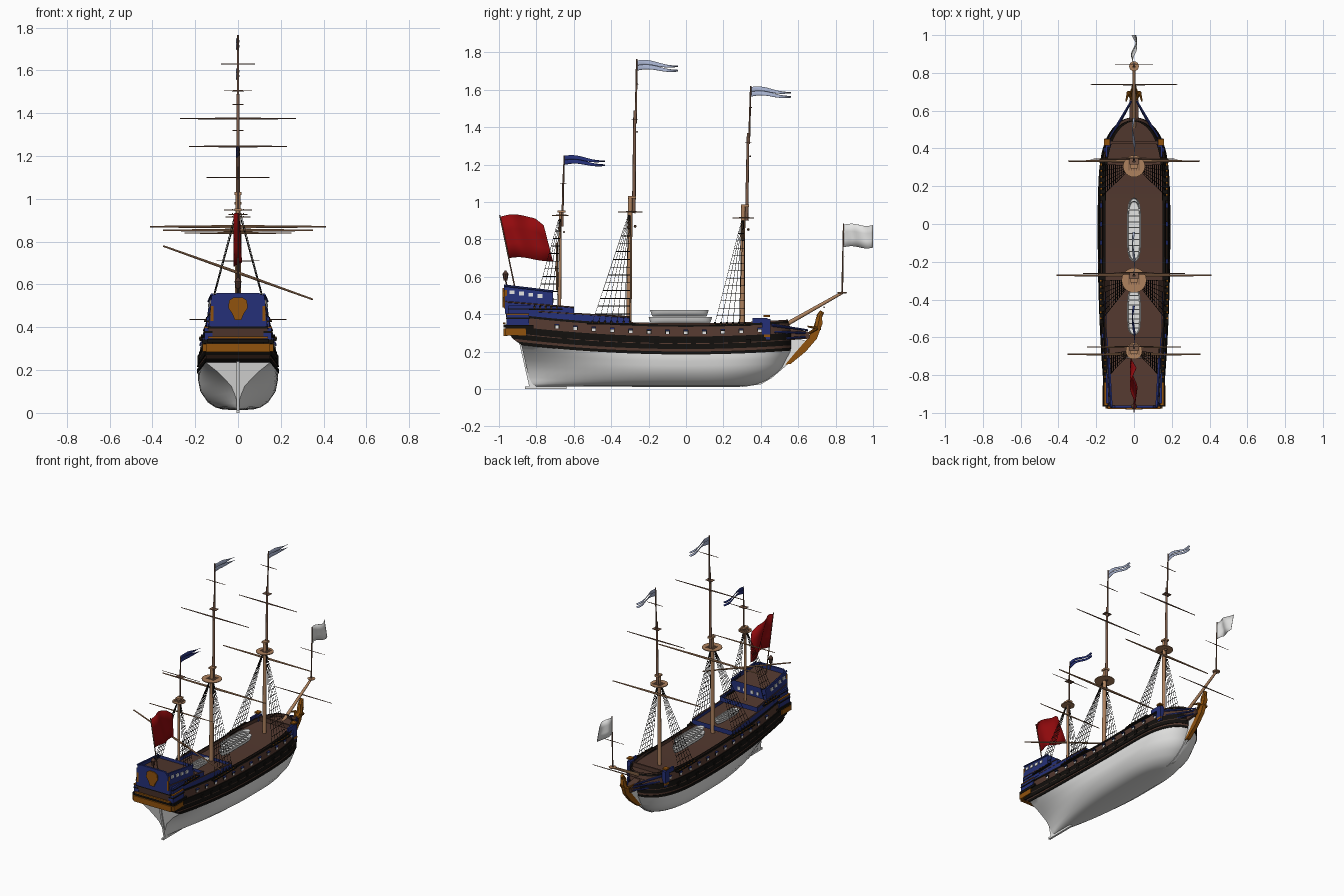
import bpy, bmesh, math
from mathutils import Vector, Matrix

if "Cube" in bpy.data.objects:
    bpy.data.objects.remove(bpy.data.objects["Cube"])

def material(name, rgb):
    m = bpy.data.materials.new(name)
    m.diffuse_color = (*rgb, 1)
    m.use_nodes = True
    m.node_tree.nodes["Principled BSDF"].inputs["Base Color"].default_value = m.diffuse_color
    return m

WHITE = material("white", (0.78, 0.78, 0.77))
BROWN = material("dark_brown", (0.085, 0.040, 0.028))
BLACK = material("black", (0.006, 0.005, 0.004))
BLUE = material("blue", (0.018, 0.030, 0.19))
ORANGE = material("orange_brown", (0.28, 0.085, 0.004))
TAN = material("tan_wood", (0.42, 0.22, 0.11))
SPAR = material("spar_brown", (0.20, 0.105, 0.065))
RED = material("red", (0.29, 0.003, 0.004))
PALE = material("pale_blue", (0.40, 0.46, 0.64))

def finish(name, bm, mats, smooth=True, fix=True):
    if fix:
        bmesh.ops.remove_doubles(bm, verts=bm.verts, dist=1e-5)
        bmesh.ops.recalc_face_normals(bm, faces=bm.faces)
    me = bpy.data.meshes.new(name)
    bm.to_mesh(me)
    bm.free()
    for m in mats:
        me.materials.append(m)
    o = bpy.data.objects.new(name, me)
    bpy.context.collection.objects.link(o)
    if smooth:
        bpy.context.view_layer.objects.active = o
        o.select_set(True)
        bpy.ops.object.shade_smooth_by_angle(angle=math.radians(40))
        o.select_set(False)
    return o

def rods(name, mat, items, sides=8):
    """items: (start, end, r1, r2)"""
    bm = bmesh.new()
    for p, q, r1, r2 in items:
        p, q = Vector(p), Vector(q)
        d = q - p
        M = Matrix.Translation((p + q) / 2) @ d.to_track_quat('Z', 'Y').to_matrix().to_4x4()
        bmesh.ops.create_cone(bm, cap_ends=True, segments=sides, radius1=r1, radius2=r2,
                              depth=d.length, matrix=M)
    return finish(name, bm, [mat], sides > 4, False)

def boxes(name, mat, items, both=False):
    """items: (centre, size); both mirrors them across x"""
    bm = bmesh.new()
    for c, s in items:
        for sg in ((1, -1) if both else (1,)):
            M = Matrix.Translation((c[0] * sg, c[1], c[2])) @ Matrix.Diagonal((*s, 1))
            bmesh.ops.create_cube(bm, size=1, matrix=M)
    return finish(name, bm, [mat], False, False)

def shell(name, rows, rowmats, mats):
    """Loft rows of right-hand points, closed by their mirror image."""
    bm = bmesh.new()
    g = [[bm.verts.new(p) for p in r + [(-x, y, z) for x, y, z in reversed(r)]] for r in rows]
    for i in range(len(g) - 1):
        n = len(g[i])
        for j in range(n):
            k = (j + 1) % n
            bm.faces.new((g[i][j], g[i][k], g[i + 1][k], g[i + 1][j])).material_index = rowmats[i]
    return finish(name, bm, mats)

def plate(name, mat, pts, thick, axis, at=0.0):
    """Flat outline extruded along x (pts = y,z) or y (pts = x,z)."""
    bm = bmesh.new()
    put = (lambda p, t: (at + t, p[0], p[1])) if axis == 'x' else (lambda p, t: (p[0], at + t, p[1]))
    a = [bm.verts.new(put(p, -thick / 2)) for p in pts]
    b = [bm.verts.new(put(p, thick / 2)) for p in pts]
    bm.faces.new(a)
    bm.faces.new(b)
    for i in range(len(pts)):
        k = (i + 1) % len(pts)
        bm.faces.new((a[i], a[k], b[k], b[i]))
    return finish(name, bm, [mat], False)

def interp(x, pts):
    for (a, fa), (b, fb) in zip(pts, pts[1:]):
        if x <= b:
            return fa + (fb - fa) * max(0, (x - a) / (b - a))
    return pts[-1][1]

# Hull lines: y along the ship, h = height before the deck curve is added
def stern_y(h): return interp(h, [(0, -.825), (.185, -.88), (.225, -.945), (.35, -.965)])
def bow_y(h): return interp(h, [(.01, .31), (.03, .40), (.06, .46), (.1, .51), (.185, .56), (.28, .565), (.35, .545)])
def height(y, h): return h + .065 * y * y * min(1, h / .185)
def half(y, h):
    w = interp(h, [(.012, 0), (.016, .07), (.025, .105), (.05, .142), (.1, .176), (.16, .188), (.21, .186), (.28, .176), (.35, .162)])
    if y > .1:
        u = min(1, (y - .1) / (bow_y(h) - .1))
        w *= math.sqrt(1 - u ** (2 + 1.7 * min(1, h / .18))) * (1 - .06 * u)
    elif y < -.1:
        v = min(1, (-.1 - y) / (-.1 - stern_y(h)))
        w *= 1 - v * v * interp(h, [(0, .97), (.05, .95), (.1, .82), (.15, .5), (.185, .2), (.35, .17)])
    return w

# Hull: white bottom, black wales, brown topsides, recessed deck
levels = [(h, 0, 0) for h in (.012, .016, .025, .037, .05, .075, .1, .125, .15, .168)]
levels += [(.185, 0, 2), (.185, .005, 2), (.201, .005, 2), (.201, 0, 1), (.214, 0, 2), (.214, .006, 2), (.241, .006, 1),
           (.245, .006, 2), (.281, .006, 2), (.281, 0, 1), (.333, 0, 2), (.333, .005, 2), (.345, .005, 2),
           (.345, 0, 1), (.352, 0, 2), (.352, -.010, 1), (.325, -.010, 1), (.325, -9, 1)]
rows = []
for h, out, m in levels:
    s, e = stern_y(h), bow_y(h)
    row = [(0, s, height(s, h))]
    for i in range(41):
        y = s + (e - s) * math.sin(math.pi / 2 * i / 40)
        row.append((max(0, half(y, h) + (out if i < 40 else 0)), y, height(y, h)))
    rows.append(row)
shell("hull", rows, [m for _, _, m in levels], [WHITE, BROWN, BLACK])

# Keel, rudder, stem knee and figurehead
boxes("heel", WHITE, [((0, -.75, .007), (.014, .22, .014))])
plate("rudder", WHITE, [(-.835, 0), (-.80, 0), (-.85, .24), (-.89, .24)], .014, 'x')
plate("stem", WHITE, [(.3, .012), (.4, .025), (.46, .06), (.53, .12), (.66, .25), (.55, .29), (.45, .1)], .016, 'x')
plate("head_knee", ORANGE, [(.53, .13), (.56, .135), (.64, .2), (.70, .27), (.73, .35), (.725, .40),
                            (.695, .385), (.69, .34), (.65, .27), (.58, .19)], .026, 'x')
rods("figurehead", ORANGE, [((0, .70, .32), (0, .718, .40), .022, .012), ((0, .71, .385), (0, .728, .415), .016, .012)])
rods("figurehead_scrolls", ORANGE, [((sx * .012, .66, .3), (sx * .030, .70, .325), .007, .009) for sx in (1, -1)] +
     [((sx * .030, .70, .325), (sx * .042, .65, .335), .008, .004) for sx in (1, -1)])
plate("beak_deck_side", BROWN, [(.54, .26), (.66, .27), (.66, .305), (.54, .33)], .05, 'x')
rods("head_rails", BLUE, [((sx * x, y, z), (sx * .015, .65, z2), r, .005) for sx in (1, -1)
                          for x, y, z, z2, r in ((.125, .46, .342, .315, .008), (.118, .47, .305, .30, .008), (.11, .47, .265, .28, .007))])
boxes("catheads", BLUE, [((.138, .43, .32), (.028, .045, .11)), ((.146, .395, .366), (.012, .08, .028))], True)
boxes("cathead_caps", ORANGE, [((.142, .432, .39), (.032, .035, .010)), ((.143, .435, .285), (.025, .035, .014))], True)
boxes("fore_bulkhead", BROWN, [((0, .43, .352), (.26, .012, .03))])

# Raised aft decks with blue bulwarks
def top_a(y): return .385 + (-.3 - y) * .06
def top_b(y): return .437 + (-.6 - y) * .08
def top_c(y): return .522 + (-.71 - y) * .12
def side_x(y, z): return half(y, .35) - max(0, z - height(y, .35)) * .10 + .002
def aft_deck(name, y1, base, top):
    ys = [-.967 + (y1 + .967) * i / 12 for i in range(13)]
    rows = []
    for f, dz, inset in ((base, 0, 0), (top, 0, 0), (top, 0, .009), (top, -.022, .009), (top, -.022, 9)):
        r = [(max(0, side_x(y, f(y) + dz) - inset), y, f(y) + dz) for y in ys]
        rows.append([(0, *r[0][1:])] + r + [(0, *r[-1][1:])])
    shell(name, rows, [0, 0, 0, 1], [BLUE, BROWN])
aft_deck("quarter_deck", -.3, lambda y: height(y, .345), top_a)
aft_deck("upper_deck", -.6, top_a, top_b)
aft_deck("poop_deck", -.71, top_b, top_c)

# Ornamental rails along the aft decks
def side_line(name, mat, f, y0, y1, r):
    rods(name, mat, [((s * side_x(y0, f(y0)), y0, f(y0)), (s * side_x(y1, f(y1)), y1, f(y1)), r, r) for s in (1, -1)], 6)
side_line("quarter_rail", BROWN, top_a, -.95, -.3, .005)
side_line("upper_rail", BROWN, top_b, -.965, -.6, .004)
side_line("poop_rail", BLUE, top_c, -.97, -.71, .006)

# Stern gallery, quarter galleries, transom ornament
boxes("stern_band", ORANGE, [((0, -.965, .305), (.30, .022, .04)), ((0, -.972, .352), (.28, .014, .008))])
boxes("stern_dark_band", BLACK, [((0, -.968, .338), (.29, .014, .016))])
boxes("quarter_galleries", BLUE, [((.138, -.90, .365), (.036, .12, .065)), ((.13, -.87, .425), (.034, .16, .045))], True)
boxes("gallery_ledges", ORANGE, [((.143, -.91, .305), (.045, .11, .035)), ((.139, -.9, .40), (.039, .122, .007)),
                                 ((.121, -.965, .48), (.014, .014, .1))], True)
boxes("gallery_bands", BLACK, [((.142, -.89, .334), (.046, .15, .018)), ((.139, -.9, .378), (.04, .124, .008)),
                               ((.131, -.87, .428), (.036, .162, .007))], True)
plate("taffrail", BLUE, [(-.125, .53), (-.1, .56), (.1, .56), (.125, .53), (.125, .5), (-.125, .5)], .014, 'y', -.967)
plate("transom_ornament", ORANGE, [(-.015, .435), (.015, .435), (.028, .465), (.045, .49), (.042, .525), (.02, .54),
                                   (-.02, .54), (-.042, .525), (-.045, .49), (-.028, .465)], .009, 'y', -.977)
boxes("aft_windows", WHITE, [((side_x(y, z) + .001, y, z), (.008, .026, .02)) for y, z in
      ((-.93, .518), (-.88, .511), (-.83, .504), (-.78, .498))], True)
boxes("poop_front_windows", WHITE, [((x, -.709, .475), (.018, .006, .022)) for x in (.03, .075)], True)
rods("stern_lantern", BROWN, [((0, -.955, .54), (0, -.965, .585), .004, .004), ((0, -.965, .58), (0, -.965, .615), .010, .016),
                              ((0, -.965, .615), (0, -.965, .635), .016, .003)])

# Gun ports with lids, and lower closed ports
gun_y = [-.69 + .0985 * i for i in range(12)]
boxes("gun_port_frames", BLACK, [((half(y, .304) - .001, y, height(y, .304)), (.008, .026, .022)) for y in gun_y], True)
boxes("gun_ports", WHITE, [((half(y, .302) + .001, y, height(y, .301)), (.008, .018, .014)) for y in gun_y], True)
boxes("gun_port_lids", BLUE, [((half(y, .315) + .005, y, height(y, .315)), (.014, .024, .006)) for y in gun_y], True)
boxes("lower_port_lids", BLACK, [((half(y, .253) + .006, y + .04, height(y, .25)), (.008, .026, .024)) for y in gun_y[:-1]], True)

# Shrouds and ratlines
def shrouds(name, y0, y1, zb, xb, top, n, steps):
    lines, eyes = [], []
    for s in (1, -1):
        foot = [Vector((s * xb, y0 + (y1 - y0) * i / (n - 1), zb)) for i in range(n)]
        head = [Vector((s * .014, top[0] + .012 * (i / (n - 1) - .5), top[1])) for i in range(n)]
        lines += [(a, b, .0014, .0014) for a, b in zip(foot, head)]
        for k in range(1, steps):
            t = k / steps * .95
            pts = [a.lerp(b, t) for a, b in zip(foot, head)]
            lines += [(a, b, .0022, .0022) for a, b in zip(pts, pts[1:])]
        eyes += [(f + Vector((-s * .004, 0, 0)), f + Vector((s * .008, 0, 0)), .007, .007) for f in foot]
    rods(name + "_shrouds", BLACK, lines, 4)
    rods(name + "_deadeyes", BLACK, eyes, 8)
    boxes(name + "_deadeye_studs", ORANGE, [((xb + .011, y0 + (y1 - y0) * i / (n - 1), zb - .008), (.008, .008, .008)) for i in range(n)], True)
    boxes(name + "_channel", BLACK, [((xb + .002, (y0 + y1) / 2, zb - .012), (.03, abs(y1 - y0) + .06, .008))], True)
shrouds("fore", .155, .315, .352, .162, (.303, .9), 6, 13)
shrouds("main", -.50, -.30, .36, .165, (-.303, .93), 7, 13)
shrouds("mizzen", -.81, -.69, .44, .142, (-.675, .91), 5, 11)

# Masts: lower mast, topmast, topgallant, thin round tops and caps
def mast(name, lower, upper, gallant, r, disc_z, disc_r):
    y0, y1, zt = lower
    rods(name + "_lower_mast", TAN, [((0, y0, .3), (0, y1, zt), r, r * .85)], 12)
    rods(name + "_upper_masts", SPAR, [((0, a, za), (0, b, zb), q, q * .75) for a, za, b, zb, q in (upper, gallant)], 10)
    rods(name + "_top", TAN, [((0, y1, disc_z), (0, y1, disc_z + .005), disc_r, disc_r)], 24)
    boxes(name + "_top_grating", SPAR, [((x, y1 + .005, disc_z + .006), (.006, .055, .004)) for x in (-.026, -.013, 0, .013, .026)])
    boxes(name + "_caps", TAN, [((0, (y1 + upper[0]) / 2, zt), (.035, .042, .012))])
    boxes(name + "_crosstrees", SPAR, [((0, upper[2], upper[3] - .05), (.05, .035, .004))])
mast("fore", (.30, .306, .98), (.324, .90, .332, 1.37, .009), (.337, 1.31, .346, 1.62, .0055), .0135, .912, .058)
mast("main", (-.306, -.298, 1.025), (-.279, .94, -.274, 1.49, .010), (-.269, 1.42, -.263, 1.765, .006), .0145, .945, .066)
mast("mizzen", (-.677, -.672, .95), (-.661, .87, -.656, 1.15, .006), (-.655, 1.1, -.652, 1.25, .004), .009, .925, .044)
rods("bowsprit", TAN, [((0, .42, .28), (0, .835, .515), .013, .008)], 12)
rods("sprit_top", TAN, [((0, .835, .512), (0, .835, .518), .022, .026)], 16)
rods("sprit_topmast", SPAR, [((0, .835, .515), (0, .842, .885), .005, .003)])

# Yards, each tapering from the middle to both ends
def yard_set(name, mat, items):
    rods(name, mat, [((0, y, z), (s * w, y, z), r, r * .45) for y, z, w, r in items for s in (1, -1)])
yard_set("lower_yards", TAN, [(-.272, .87, .41, .008), (.333, .853, .35, .0075), (-.652, .84, .25, .005)])
yard_set("upper_yards", SPAR, [(-.262, 1.375, .27, .005), (-.257, 1.63, .08, .003), (.343, 1.245, .23, .005), (.350, 1.505, .065, .003),
                               (-.648, 1.10, .15, .003), (.738, .437, .23, .004), (.846, .71, .10, .0025)])
rods("lateen_yard", TAN, [((0, -.69, .655), (-.35, -.69, .78), .007, .004), ((0, -.69, .655), (.35, -.69, .53), .007, .004)])

# Flags and forked pennants
def strip_flag(name, mat, y0, length, strips, shear=0, wave=.012, n=16, droop=0):
    bm = bmesh.new()
    for lo, hi in strips:
        prev = None
        for i in range(n + 1):
            u = i / n
            cur = []
            for k in range(4):
                z = lo(u) + (hi(u) - lo(u)) * k / 3
                cur.append(bm.verts.new((wave * math.sin(5.5 * u + .5 * k) * min(1, 3 * u), y0 + length * u + shear * (1 - k / 3),
                                         z - droop * u * u + .006 * math.sin(6 * u))))
            if prev:
                for k in range(3):
                    bm.faces.new((prev[k], cur[k], cur[k + 1], prev[k + 1]))
            prev = cur
    o = finish(name, bm, [mat], True, False)
    m = o.modifiers.new("thickness", 'SOLIDIFY')
    m.thickness = .002

def pennant(name, mat, y0, z1, h, length):
    zm = z1 - h / 2
    gap = lambda u: max(0, u - .5) / .5 * h * .15
    strip_flag(name, mat, y0, length, [(lambda u: zm + gap(u), lambda u: z1 - .25 * h * u),
                                       (lambda u: z1 - h + .2 * h * u, lambda u: zm - gap(u))], 0, .008, 18, .014)
pennant("main_pennant", PALE, -.263, 1.757, .055, .22)
pennant("fore_pennant", PALE, .346, 1.615, .052, .215)
pennant("mizzen_pennant", BLUE, -.652, 1.248, .05, .22)
strip_flag("stern_flag", RED, -.997, .235, [(lambda u: .70, lambda u: .92 + .012 * math.sin(3 * u) - .03 * max(0, u - .8) / .2)], .05, .02, 16, .014)
strip_flag("bow_flag", WHITE, .842, .158, [(lambda u: .758, lambda u: .878)], 0, -.016)
rods("stern_flagstaff", SPAR, [((0, -.91, .52), (0, -.996, .93), .004, .003)])

# Ship's boats with thwarts
def boat(name, yc, length, z0, h, w):
    rows = []
    for k, f in ((0, 0), (.15, .55), (.5, .88), (1, 1), (1, .86), (.6, .78), (.55, 0)):
        rows.append([(w * f * math.sqrt(max(0, 1 - abs(s) ** 5)), yc + s * length / 2 * (.92 + .08 * k), z0 + h * k)
                     for s in [math.sin(math.pi / 2 * (i / 8 - 1)) for i in range(17)]])
    shell(name, rows, [0] * 7, [WHITE])
    boxes(name + "_thwarts", WHITE, [((0, yc + length * (i / 9 - .5) * .9, z0 + h * .85), (w * 1.6, .006, .006)) for i in range(1, 9)])
boat("lower_boat", -.03, .34, .345, .04, .037)
boat("upper_boat", -.035, .315, .388, .036, .037)
boat("aft_boat", -.465, .245, .37, .03, .036)
